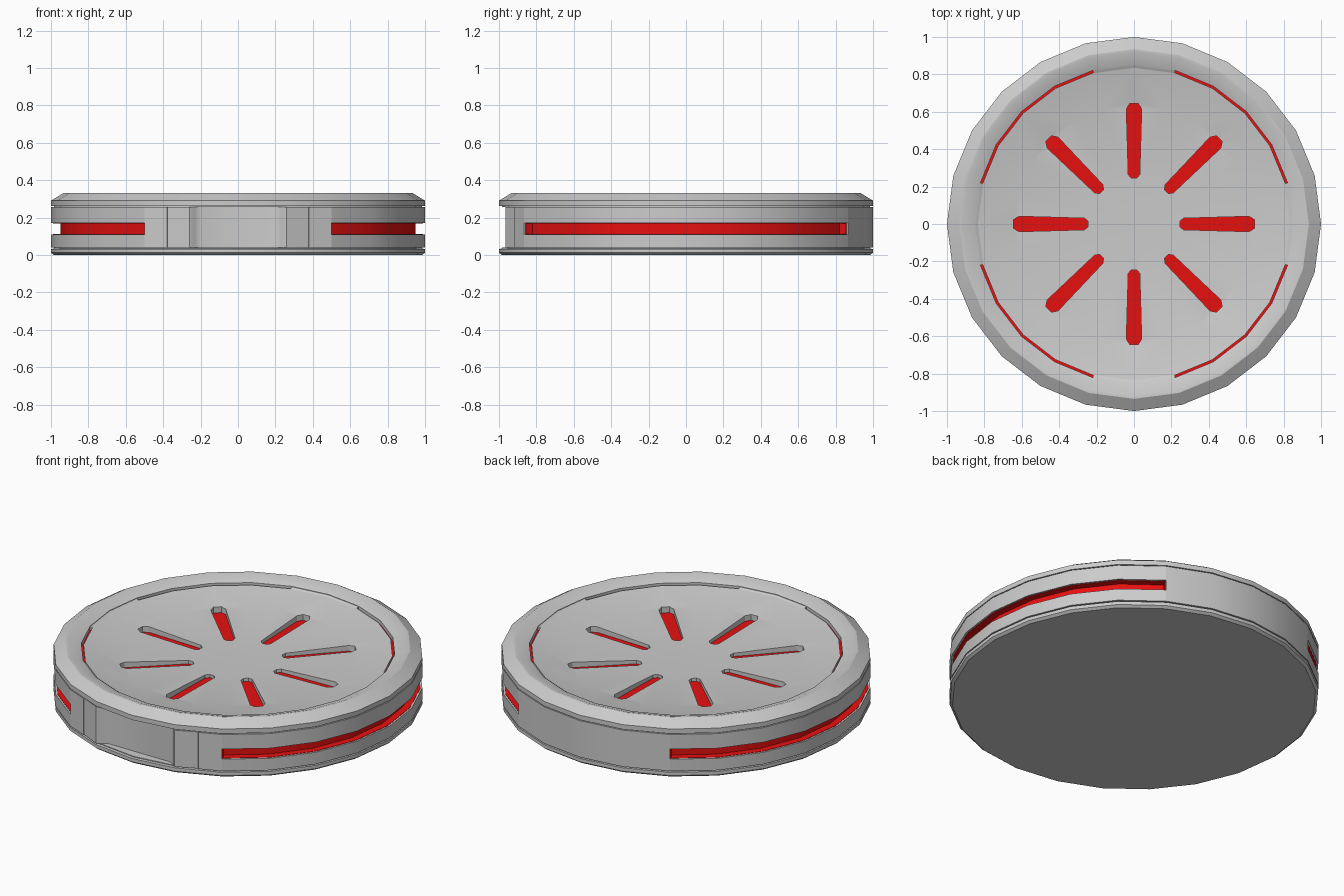
import bpy, bmesh
from math import sin, cos, radians, floor, ceil

if "Cube" in bpy.data.objects:
    bpy.data.objects.remove(bpy.data.objects["Cube"])

STEP = 15  # 24-sided rings

red = bpy.data.materials.new("glow_red")
red.diffuse_color = (0.8, 0.005, 0.005, 1)
red.use_nodes = True
red.node_tree.nodes["Principled BSDF"].inputs["Base Color"].default_value = red.diffuse_color


def finish(name, bm, mat=None, smooth=True):
    bmesh.ops.remove_doubles(bm, verts=bm.verts[:], dist=1e-5)
    bmesh.ops.recalc_face_normals(bm, faces=bm.faces[:])
    me = bpy.data.meshes.new(name)
    bm.to_mesh(me)
    bm.free()
    ob = bpy.data.objects.new(name, me)
    bpy.context.collection.objects.link(ob)
    if mat:
        me.materials.append(mat)
    if smooth:
        shade(ob)
    return ob


def shade(ob):
    bpy.ops.object.select_all(action='DESELECT')
    ob.select_set(True)
    bpy.context.view_layer.objects.active = ob
    bpy.ops.object.shade_smooth_by_angle(angle=radians(28))


def facet(a):
    # keeps in-between angles on the flat side of the 24-gon
    return cos(radians(STEP / 2)) / cos(radians(a % STEP - STEP / 2))


def sweep(name, profile, a0=0, a1=360, mat=None):
    """Revolve a closed (r, z) profile from a0 to a1 degrees."""
    full = a1 - a0 == 360
    angles = [a0] + [k * STEP for k in range(floor(a0 / STEP) + 1, ceil(a1 / STEP))]
    if not full:
        angles.append(a1)
    bm = bmesh.new()
    rings = []
    for a in angles:
        t, f = radians(a), facet(a)
        rings.append([bm.verts.new((r * f * cos(t), r * f * sin(t), z)) for r, z in profile])
    n, m = len(profile), len(rings)
    for i in range(m if full else m - 1):
        p, q = rings[i], rings[(i + 1) % m]
        for j in range(n):
            k = (j + 1) % n
            if profile[j][0] == 0 and profile[k][0] == 0:
                continue
            if profile[j][0] == 0:
                bm.faces.new((p[j], q[k], p[k]))
            elif profile[k][0] == 0:
                bm.faces.new((p[j], q[j], p[k]))
            else:
                bm.faces.new((p[j], q[j], q[k], p[k]))
    if not full:
        bm.faces.new(rings[0])
        bm.faces.new(rings[-1])
    return finish(name, bm, mat)


def prism(bm, pts, z0, z1, turn=0):
    c, s = cos(radians(turn)), sin(radians(turn))
    lo, hi = ([bm.verts.new((x * c - y * s, x * s + y * c, z)) for x, y in pts] for z in (z0, z1))
    bm.faces.new(lo)
    bm.faces.new(hi)
    for i in range(len(pts)):
        j = (i + 1) % len(pts)
        bm.faces.new((lo[i], lo[j], hi[j], hi[i]))


def box_profile(r0, r1, z0, z1):
    return [(r0, z0), (r1, z0), (r1, z1), (r0, z1)]


# base plate and bevelled top rim that slopes down to the lid
sweep("base_plate", [(0, 0), (.985, 0), (1, .012), (1, .032), (.985, .034), (.985, .039),
                     (.975, .039), (.975, .036), (0, .036)])
sweep("top_rim", [(.85, .304), (.92, .33), (.935, .33), (1, .29), (1, .262), (.985, .262),
                  (.985, .256), (.8, .256), (.8, .27), (.85, .27)])

# side wall: plain at the back, split by a red-lined slot on both sides
LOW, HIGH = .039, .257
sweep("back_wall", box_profile(.88, 1, LOW, HIGH), 60, 120)
for side, a in (("left", 240), ("right", 292.5)):
    sweep(side + "_front_wall", box_profile(.88, 1, LOW, HIGH), a, a + 7.5)
channel = [(.88, .108), (.99, .108), (.99, .112), (.95, .112),
           (.95, .168), (.99, .168), (.99, .172), (.88, .172)]
for side, a in (("right", -60), ("left", 120)):
    sweep(side + "_lower_wall", box_profile(.88, 1, LOW, .11), a, a + 120)
    sweep(side + "_upper_wall", box_profile(.88, 1, .17, HIGH), a, a + 120)
    sweep(side + "_light_strip", channel, a, a + 120, red)
    for end, b in (("start", a), ("finish", a + 119.7)):
        sweep(f"{side}_light_{end}", box_profile(.9, .99, .109, .171), b, b + .3, red)

# front panel with a shallow thumb recess
half = [(.31, -.75), (.376, -.912), (.259, -.966), (.25, -.963), (.23, -.943), (.2, -.93)]
bm = bmesh.new()
prism(bm, half + [(-x, y) for x, y in reversed(half)], LOW, HIGH)
finish("front_panel", bm)

# dished lid, pierced by eight tapered slots
lid = sweep("dished_lid", [(0, .238), (.25, .241), (.64, .256), (.838, .295), (.838, .22), (0, .22)])
slot = [(.245, -.014), (.265, -.031), (.615, -.041), (.645, -.022),
        (.645, .022), (.615, .041), (.265, .031), (.245, .014)]
bm = bmesh.new()
for i in range(8):
    prism(bm, slot, .1, .4, i * 45)
cutter = finish("slot_cutter", bm, smooth=False)
cutter.hide_render = True
mod = lid.modifiers.new("slots", 'BOOLEAN')
mod.operation = 'DIFFERENCE'
mod.solver = 'EXACT'
mod.object = cutter
bpy.context.view_layer.objects.active = lid
bpy.ops.object.modifier_apply(modifier=mod.name)
bpy.data.objects.remove(cutter)
shade(lid)

# red plate under the slots
sweep("glow_plate", [(0, .21), (.72, .21), (.72, .222), (0, .222)], mat=red)

# gap around the lid: four glowing arcs with grey fillers between them
for i in range(4):
    sweep(f"rim_light_{i + 1}", box_profile(.81, .86, .26, .281), 15 + 90 * i, 75 + 90 * i, red)
    sweep(f"rim_filler_{i + 1}", [(.82, .26), (.855, .26), (.855, .303), (.836, .295), (.82, .285)],
          -15 + 90 * i, 15 + 90 * i)
